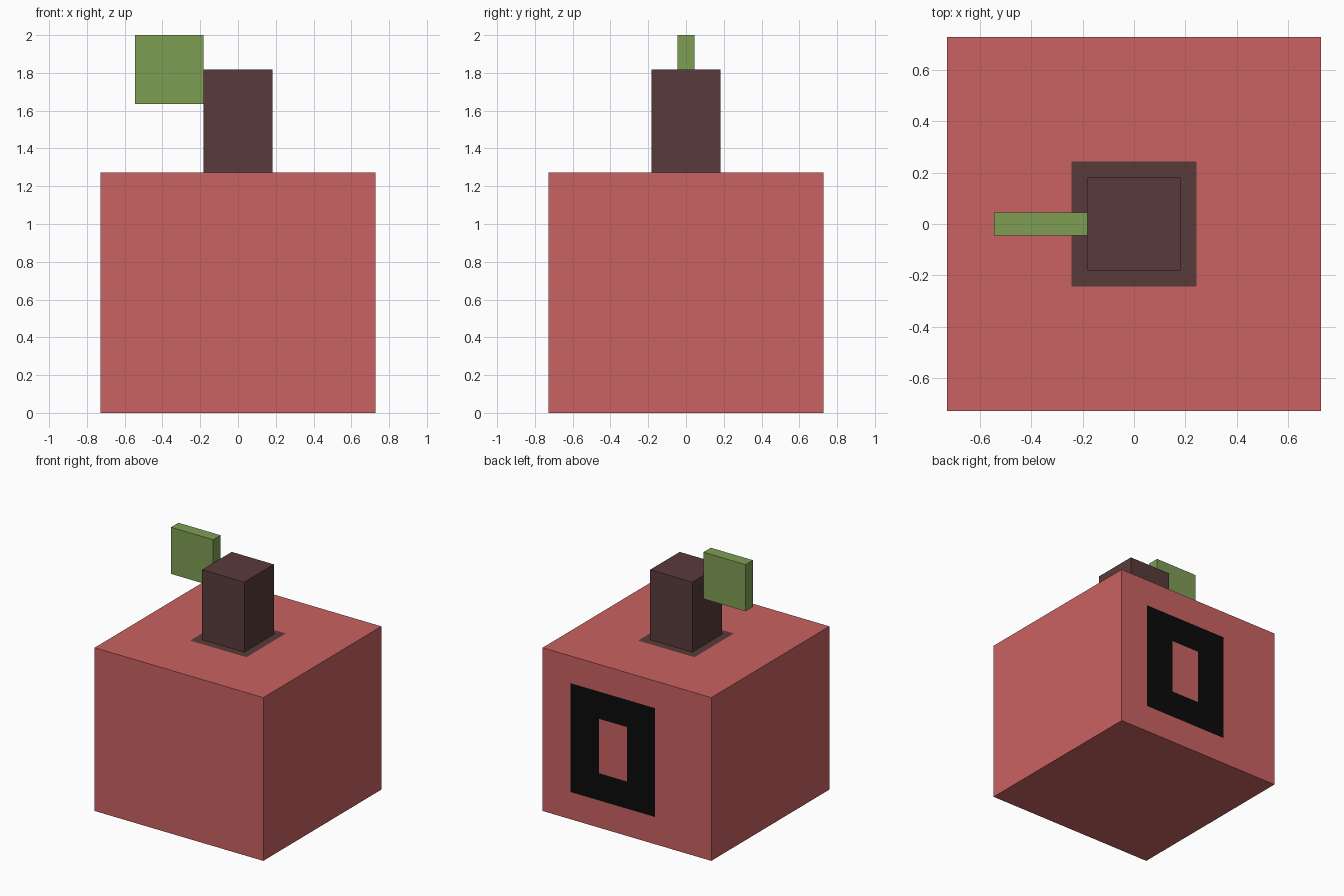
import bpy, bmesh
from mathutils import Vector

if "Cube" in bpy.data.objects:
    bpy.data.objects.remove(bpy.data.objects["Cube"])

U = 1 / 11          # modelling unit
C = 16 * U / 12     # painted cell width on the body


def srgb(v):
    v /= 255
    return v / 12.92 if v <= 0.04045 else ((v + 0.055) / 1.055) ** 2.4


def material(name, rgb):
    m = bpy.data.materials.new(name)
    m.diffuse_color = (*[srgb(v) for v in rgb], 1)
    m.use_nodes = True
    m.node_tree.nodes["Principled BSDF"].inputs["Base Color"].default_value = m.diffuse_color
    return m


red = material("apple red", (202, 98, 98))
brown = material("stem brown", (90, 59, 59))
green = material("leaf green", (126, 158, 84))
black = material("mark black", (10, 10, 10))


def box(name, lo, hi, mats, cuts=(), rule=None):
    """Box from corner to corner, sliced at (axis, value) cuts, coloured by rule."""
    lo, hi = Vector(lo), Vector(hi)
    bm = bmesh.new()
    bmesh.ops.create_cube(bm, size=1)
    for v in bm.verts:
        v.co = Vector(((lo[i] + hi[i]) / 2 + v.co[i] * (hi[i] - lo[i]) for i in range(3)))
    for axis, value in cuts:
        p, n = Vector((0, 0, 0)), Vector((0, 0, 0))
        p[axis], n[axis] = value, 1
        bmesh.ops.bisect_plane(bm, geom=bm.verts[:] + bm.edges[:] + bm.faces[:],
                               dist=1e-5, plane_co=p, plane_no=n)
    bm.normal_update()
    if rule:
        for f in bm.faces:
            f.material_index = rule(f.calc_center_median(), f.normal)
    me = bpy.data.meshes.new(name)
    bm.to_mesh(me)
    bm.free()
    for m in mats:
        me.materials.append(m)
    ob = bpy.data.objects.new(name, me)
    bpy.context.collection.objects.link(ob)
    return ob


H = 14 * U          # body height
R = H / 12          # painted cell height on the back


def body_colour(c, n):
    # Brown patch round the stem
    if n.z > 0.9 and abs(c.x) < 2 * C and abs(c.y) < 2 * C:
        return 1
    # Black rectangular frame on the back
    if n.y > 0.9 and -2 * C < c.x < 4 * C and 2 * R < c.z < 10 * R:
        hole = 0 < c.x < 2 * C and 4 * R < c.z < 8 * R
        return 0 if hole else 2
    return 0


# Body with painted patches cut into its faces
cuts = [(0, k * C) for k in (-2, 0, 2, 4)]
cuts += [(1, k * C) for k in (-2, 2)]
cuts += [(2, k * R) for k in (2, 4, 8, 10)]
box("fruit_body", (-8 * U, -8 * U, 0), (8 * U, 8 * U, H), [red, brown, black], cuts, body_colour)

# Stem and leaf
box("stem", (-2 * U, -2 * U, H), (2 * U, 2 * U, 20 * U), [brown])
box("leaf", (-6 * U, -U / 2, 18 * U), (-2 * U, U / 2, 22 * U), [green])
